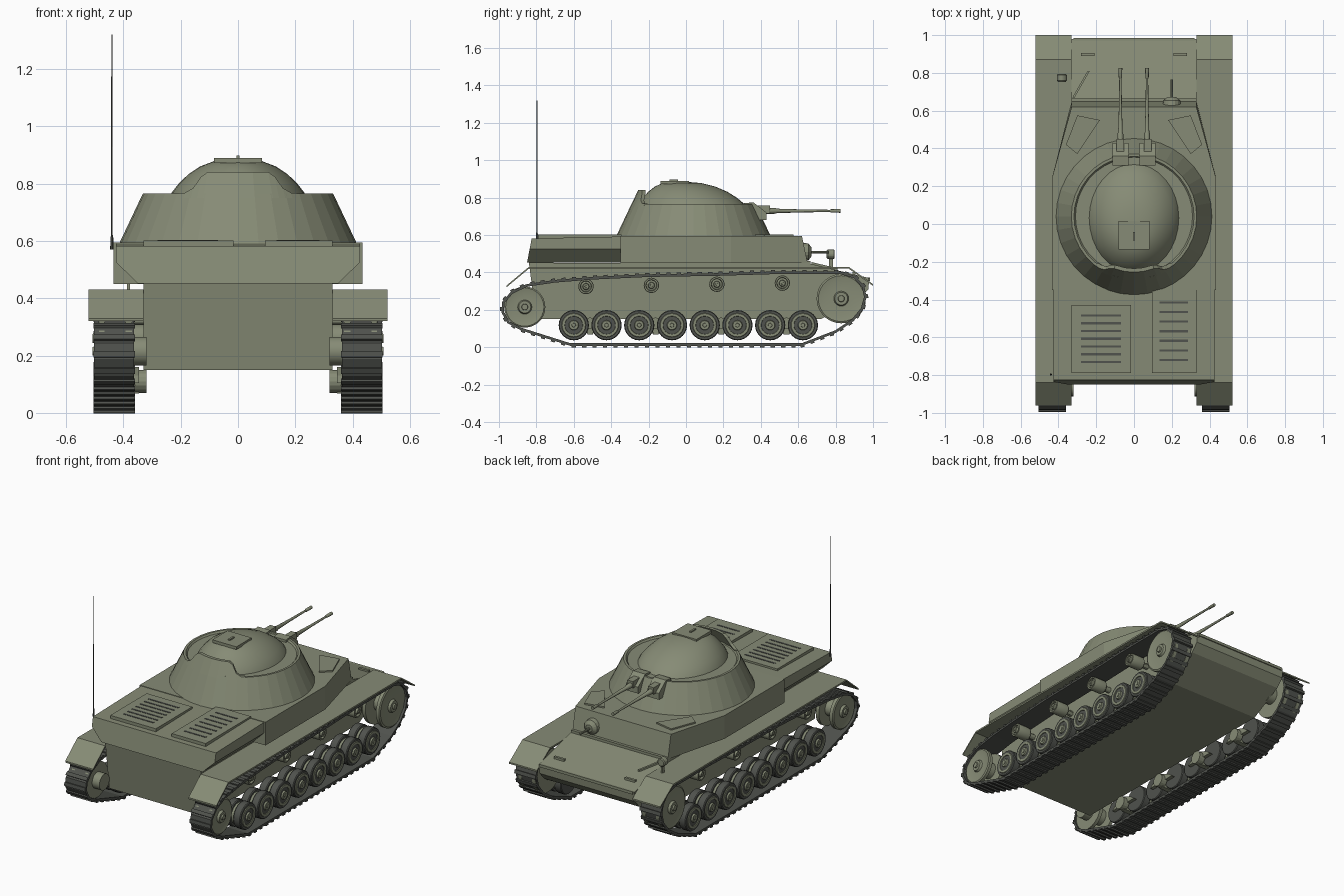
import bpy, bmesh, math
from mathutils import Vector

if "Cube" in bpy.data.objects:
    bpy.data.objects.remove(bpy.data.objects["Cube"])

def material(name, c):
    m = bpy.data.materials.new(name)
    m.diffuse_color = (*c, 1)
    m.use_nodes = True
    m.node_tree.nodes["Principled BSDF"].inputs["Base Color"].default_value = m.diffuse_color
    return m

OLIVE = material("olive_paint", (0.24, 0.26, 0.18))
DARK = material("dark_steel", (0.08, 0.085, 0.075))

def loft(bm, rings, closed=False):
    """Skin a list of equal-length point rings; cap the ends unless closed."""
    vs = [[bm.verts.new(p) for p in r] for r in rings]
    n, m = len(rings[0]), len(rings)
    for i in range(m if closed else m - 1):
        a, b = vs[i], vs[(i + 1) % m]
        for j in range(n):
            bm.faces.new((a[j], a[(j + 1) % n], b[(j + 1) % n], b[j]))
    if not closed:
        bm.faces.new(vs[0][::-1])
        bm.faces.new(vs[-1])

def box(bm, x0, x1, y0, y1, z0, z1):
    loft(bm, [[(x0, y0, z), (x1, y0, z), (x1, y1, z), (x0, y1, z)] for z in (z0, z1)])

def prism(bm, profile, x0, x1):
    loft(bm, [[(x, y, z) for y, z in profile] for x in (x0, x1)])

def lathe(bm, c, axis, profile, n=24):
    """Revolve (offset, radius) pairs about the x, y or z axis through c."""
    rings = []
    for o, r in profile:
        ring = []
        for k in range(n):
            a = 2 * math.pi * k / n
            u, v = r * math.cos(a), r * math.sin(a)
            p = {'x': (o, u, v), 'y': (u, o, v), 'z': (u, v, o)}[axis]
            ring.append(Vector(c) + Vector(p))
        rings.append(ring)
    loft(bm, rings)

def make(name, build, mat=OLIVE, smooth=False):
    bm = bmesh.new()
    build(bm)
    bmesh.ops.recalc_face_normals(bm, faces=bm.faces)
    me = bpy.data.meshes.new(name)
    bm.to_mesh(me)
    bm.free()
    ob = bpy.data.objects.new(name, me)
    bpy.context.collection.objects.link(ob)
    me.materials.append(mat)
    if smooth:
        bpy.ops.object.select_all(action='DESELECT')
        ob.select_set(True)
        bpy.context.view_layer.objects.active = ob
        bpy.ops.object.shade_smooth_by_angle(angle=math.radians(30))
    return ob

# Lower hull
make("lower_hull", lambda b: prism(b, [(-0.80, 0.15), (0.72, 0.15), (0.93, 0.26), (0.975, 0.31),
     (0.98, 0.37), (0.65, 0.45), (-0.84, 0.452)], -0.33, 0.33))

# Superstructure with tapered nose
def superstructure(b):
    def plan(y, z):
        return [(-0.435, -0.35, z), (0.435, -0.35, z), (0.435, 0.24, z),
                (0.33, y, z), (-0.33, y, z), (-0.435, 0.24, z)]
    loft(b, [plan(0.65, 0.45), plan(0.62, 0.595)])
make("superstructure", superstructure)

# Engine bay with undercut sides
def engine_bay(b):
    def sect(y0, y1, h):
        pts = [(-0.35, 0.452), (0.35, 0.452), (0.425, 0.525), (0.425, h), (-0.425, h), (-0.425, 0.525)]
        return [(x, y0 + (y1 - y0) * (z - 0.452) / 0.13, z) for x, z in pts]
    loft(b, [sect(-0.85, -0.825, 0.582), sect(-0.34, -0.34, 0.592)])
make("engine_bay", engine_bay)

# Engine deck hatches and their louvre slots
GRILLES = [(-0.33, -0.015, -0.79, -0.43, -0.28, -0.07, -0.73, -0.485),
           (0.095, 0.33, -0.79, -0.345, 0.135, 0.285, -0.72, -0.415)]
def grille_plates(b):
    for g in GRILLES:
        box(b, *g[:4], 0.575, 0.602)
def louvres(b):
    for g in GRILLES:
        for i in range(7):
            y = g[6] + (g[7] - g[6]) * i / 6
            box(b, g[4], g[5], y - 0.006, y + 0.006, 0.59, 0.604)
make("engine_hatches", grille_plates)
make("louvre_slots", louvres, DARK)

# Crew hatches on the front roof corners
def crew_hatches(b):
    for s in (1, -1):
        loft(b, [[(s * x, y, z) for x, y in ((0.18, 0.55), (0.30, 0.575), (0.36, 0.42), (0.30, 0.37))]
                 for z in (0.58, 0.604)])
make("crew_hatches", crew_hatches)

# Turret skirt: truncated cone with a recessed ledge
CY = 0.04
make("turret_skirt", lambda b: lathe(b, (0, CY, 0), 'z',
     [(0.59, 0.415), (0.765, 0.332), (0.765, 0.318), (0.755, 0.31)], 36))

# Raised rear shield continuing the skirt
def rear_shield(b):
    rings = []
    for d in (-38, -34, -29, -25, -21, -10, 0, 10, 21, 25, 29, 34, 38):
        top = 0.84 if abs(d) <= 21 else (0.825 if abs(d) == 25 else 0.785 if abs(d) == 29 else 0.768)
        a = math.radians(d - 90)
        ring = []
        for z, t in ((0.75, 0), (top, 0), (top, 0.02), (0.75, 0.02)):
            r = 0.332 - (z - 0.765) * 0.488 - t
            ring.append((r * math.cos(a), CY + r * math.sin(a), z))
        rings.append(ring)
    loft(b, rings)
make("rear_shield", rear_shield)

# Inner dome, egg shaped and peaking toward the rear
def dome(b):
    rings = []
    for f, z in ((1.02, 0.75), (0.98, 0.77), (0.88, 0.80), (0.74, 0.832), (0.56, 0.86), (0.36, 0.878), (0.12, 0.885)):
        cy = 0.03 - 0.08 * (1 - f)
        rings.append([(0.235 * f * math.cos(a), cy + 0.285 * f * math.sin(a), z)
                      for a in [2 * math.pi * k / 32 for k in range(32)]])
    loft(b, rings)
make("turret_dome", dome, smooth=True)

def roof_hatch(b):
    box(b, -0.083, 0.083, -0.135, 0.015, 0.872, 0.89)
    box(b, -0.006, 0.006, -0.088, -0.042, 0.885, 0.898)
make("roof_hatch", roof_hatch)

# Twin guns: mounts and barrels
def gun_mounts(b):
    for s in (1, -1):
        x = s * 0.072
        prism(b, [(0.31, 0.68), (0.43, 0.68), (0.43, 0.72), (0.36, 0.775), (0.31, 0.77)],
              x - 0.042, x + 0.042)
        box(b, x - 0.02, x + 0.02, 0.35, 0.45, 0.715, 0.757)
    box(b, -0.04, 0.04, 0.30, 0.365, 0.69, 0.76)
make("gun_mounts", gun_mounts)
def barrels(b):
    for x in (-0.072, 0.069):
        lathe(b, (x, 0, 0.729), 'y', [(0.40, 0.017), (0.48, 0.015), (0.485, 0.012), (0.62, 0.008),
              (0.77, 0.006), (0.775, 0.009), (0.825, 0.010)], 12)
make("gun_barrels", barrels, smooth=True)

# Hull gun in a ball mount, headlight and front-plate fittings
def hull_gun(b):
    lathe(b, (0.2, 0, 0.51), 'y', [(0.61, 0.05), (0.655, 0.045), (0.672, 0.022)], 16)
    lathe(b, (0.2, 0, 0.508), 'y', [(0.66, 0.008), (0.765, 0.006)], 8)
make("hull_gun", hull_gun)
def headlight(b):
    lathe(b, (-0.382, 0, 0.497), 'y', [(0.752, 0.02), (0.76, 0.026), (0.79, 0.026), (0.795, 0.02)], 16)
    box(b, -0.388, -0.376, 0.765, 0.785, 0.42, 0.48)
make("headlight", headlight)
def front_fittings(b):
    box(b, -0.33, 0.33, 0.632, 0.665, 0.44, 0.462)
    box(b, -0.28, -0.21, 0.89, 0.905, 0.385, 0.402)
    box(b, 0.21, 0.28, 0.89, 0.905, 0.385, 0.402)
    box(b, -0.32, 0.32, 0.97, 0.985, 0.355, 0.372)
    loft(b, [[(x + d, y, z) for d, y, z in ((-0.006, y0, z0), (0.006, y0, z0), (0.006, y0, z0 + 0.012),
         (-0.006, y0, z0 + 0.012))] for x, y0, z0, y in ((-0.32, 0.67, 0.444, 0.67), (-0.24, 0.81, 0.41, 0.81))])
make("front_fittings", front_fittings)

make("antenna", lambda b: lathe(b, (-0.44, -0.797, 0), 'z',
     [(0.57, 0.006), (0.61, 0.005), (0.62, 0.003), (1.32, 0.002)], 6), DARK)

# Running gear
TRACK = [(0.62, 0.016), (0.80, 0.085), (0.89, 0.145), (0.94, 0.205), (0.958, 0.27), (0.945, 0.325),
         (0.90, 0.375), (0.82, 0.398), (0.50, 0.398), (0.17, 0.388), (-0.20, 0.382), (-0.50, 0.368),
         (-0.70, 0.352), (-0.85, 0.33), (-0.93, 0.292), (-0.975, 0.24), (-0.98, 0.19), (-0.95, 0.135),
         (-0.88, 0.098), (-0.62, 0.016)]

def track(b, s):
    pts = [Vector((0, y, z)) for y, z in TRACK]
    n = len(pts)
    def cross(p, nrm, lo, hi, x0, x1):
        return [(s * x, *(p + nrm * t).yz) for x, t in ((x0, lo), (x1, lo), (x1, hi), (x0, hi))]
    rings = []
    for i, p in enumerate(pts):
        t = (pts[(i + 1) % n] - pts[i - 1]).normalized()
        rings.append(cross(p, Vector((0, t.z, -t.y)), -0.006, 0.008, 0.362, 0.503))
    loft(b, rings, closed=True)
    step, carry = 0.056, 0.0
    for i, p in enumerate(pts):
        d = pts[(i + 1) % n] - p
        t = d.normalized()
        nrm = Vector((0, t.z, -t.y))
        while carry < d.length:
            c = p + t * carry
            loft(b, [cross(c + t * e, nrm, 0.004, 0.016, 0.36, 0.505) for e in (-0.011, 0.011)])
            carry += step
        carry -= d.length

def dished(r, x0, x1, hub):
    """Wheel profile: rubber-width rim, dished face and raised hub."""
    return [(x0, r * 0.9), (x0 + 0.006, r), (x1 - 0.006, r), (x1, r * 0.94), (x1, r * 0.74),
            (x1 - 0.012, r * 0.68), (x1 - 0.008, hub), (x1 + 0.005, hub * 0.85), (x1 + 0.005, hub * 0.4),
            (x1 + 0.009, hub * 0.35)]

def flip(profile, s):
    return [(s * o, r) for o, r in profile]

WHEELS = [-0.6 + 0.175 * i for i in range(8)]
for s, side in ((1, "right"), (-1, "left")):
    make(side + "_track", lambda b: track(b, s), DARK)

    def fender(b):
        top = [(-0.96, 0.33), (-0.84, 0.43), (0.87, 0.43), (1.0, 0.338)]
        prism(b, top + [(y, z - 0.01) for y, z in top[::-1]], s * 0.33, s * 0.522)
    make(side + "_fender", fender)

    def road_wheels(b):
        for y in WHEELS:
            lathe(b, (0, y, 0.118), 'x', flip(dished(0.066, 0.372, 0.496, 0.028), s))
    make(side + "_road_wheels", road_wheels, smooth=True)

    def tyres(b):
        for y in WHEELS:
            for x0, x1 in ((0.37, 0.42), (0.442, 0.492)):
                lathe(b, (0, y, 0.118), 'x', flip([(x0, 0.06), (x0, 0.077), (x0 + 0.005, 0.081),
                      (x1 - 0.005, 0.081), (x1, 0.077), (x1, 0.06)], s))
    make(side + "_tyres", tyres, DARK, smooth=True)

    # Drive sprocket and idler as paired discs on an axle
    def end_wheels(b):
        for y, z, r, hub in ((0.83, 0.26, 0.132, 0.04), (-0.862, 0.215, 0.11, 0.038)):
            lathe(b, (0, y, z), 'x', flip([(0.37, r), (0.392, r), (0.392, r * 0.8)], s), 28)
            lathe(b, (0, y, z), 'x', flip([(0.465, r), (0.485, r), (0.49, r * 0.93), (0.484, r * 0.7),
                  (0.484, hub), (0.498, hub * 0.85), (0.498, hub * 0.45), (0.507, hub * 0.4)], s), 28)
            lathe(b, (0, y, z), 'x', flip([(0.32, 0.05), (0.47, 0.05)], s))
    make(side + "_sprocket_and_idler", end_wheels, smooth=True)

    def return_rollers(b):
        for i in range(4):
            c = (0, -0.535 + 0.35 * i, 0.325 + 0.006 * i)
            lathe(b, c, 'x', flip([(0.32, 0.018), (0.38, 0.018)], s), 12)
            lathe(b, c, 'x', flip(dished(0.041, 0.38, 0.47, 0.018), s), 20)
    make(side + "_return_rollers", return_rollers, smooth=True)

    # Bogie brackets, springs and bump stops between wheel pairs
    def bogies(b):
        for i in range(4):
            y = -0.5125 + 0.35 * i
            prism(b, [(y - 0.1, 0.105), (y + 0.1, 0.105), (y + 0.07, 0.13), (y, 0.16), (y - 0.07, 0.13)],
                  s * 0.345, s * 0.368)
            lathe(b, (0, y, 0.11), 'x', flip([(0.32, 0.04), (0.36, 0.04), (0.365, 0.03)], s), 16)
            box(b, s * 0.345, s * 0.44, y - 0.015, y + 0.015, 0.068, 0.1)
    make(side + "_bogies", bogies)
